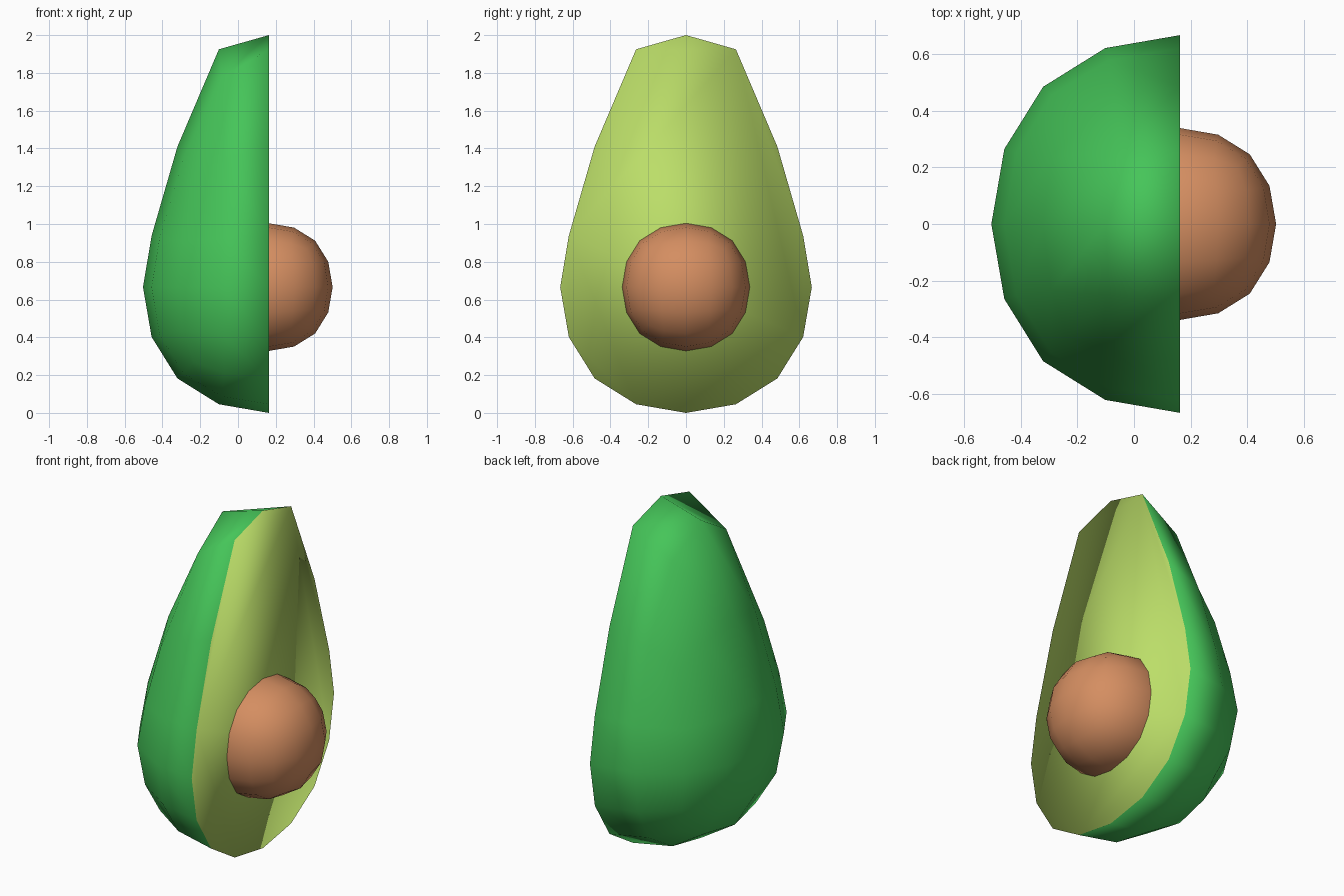
import bpy, bmesh

if "Cube" in bpy.data.objects:
    bpy.data.objects.remove(bpy.data.objects["Cube"])

CUT_X, CENTRE_Z, BODY_R, PIT_R = 0.163, 0.666, 0.666, 0.338


def material(name, rgb):
    m = bpy.data.materials.new(name)
    m.diffuse_color = (*rgb, 1)
    m.use_nodes = True
    m.node_tree.nodes["Principled BSDF"].inputs["Base Color"].default_value = m.diffuse_color
    return m


def rounded_cube(name, radius, mats):
    """Cube rounded by two subdivision levels, scaled so its axis points lie at radius."""
    bpy.ops.mesh.primitive_cube_add(size=2, location=(CUT_X, 0, CENTRE_Z))
    ob = bpy.context.object
    ob.name = name
    mod = ob.modifiers.new("round", 'SUBSURF')
    mod.levels = mod.render_levels = 2
    bpy.ops.object.modifier_apply(modifier=mod.name)
    k = radius / max(v.co.z for v in ob.data.vertices)
    for v in ob.data.vertices:
        v.co *= k
    for m in mats:
        ob.data.materials.append(m)
    return ob


def stretch(z):
    """Extra height that draws the upper half into the pear shape."""
    pts = [(0, 0), (0.265, 0.008), (0.48, 0.25), (0.615, 0.635), (BODY_R, 0.668)]
    for (a, da), (b, db) in zip(pts, pts[1:]):
        if a < z <= b + 1e-4:
            return da + (db - da) * (z - a) / (b - a)
    return 0


skin = material("skin", (0.06, 0.56, 0.10))
flesh = material("flesh", (0.50, 0.73, 0.14))
brown = material("pit", (0.66, 0.27, 0.12))

# Fruit half: pear-shaped body, cut flat and capped with flesh
body = rounded_cube("fruit_half", BODY_R, [skin, flesh])
bm = bmesh.new()
bm.from_mesh(body.data)
for v in bm.verts:
    v.co.z += stretch(v.co.z)
bmesh.ops.delete(bm, geom=[v for v in bm.verts if v.co.x > 1e-4], context='VERTS')
rim = [e for e in bm.edges if e.is_boundary]
cap = bmesh.ops.contextual_create(bm, geom=rim)["faces"]
for f in cap:
    f.material_index = 1
bmesh.ops.recalc_face_normals(bm, faces=bm.faces)
for f in bm.faces:
    f.smooth = True
bm.to_mesh(body.data)
bm.free()

# Pit, half sunk into the cut face
pit = rounded_cube("pit", PIT_R, [brown])
pit.data.shade_smooth()
